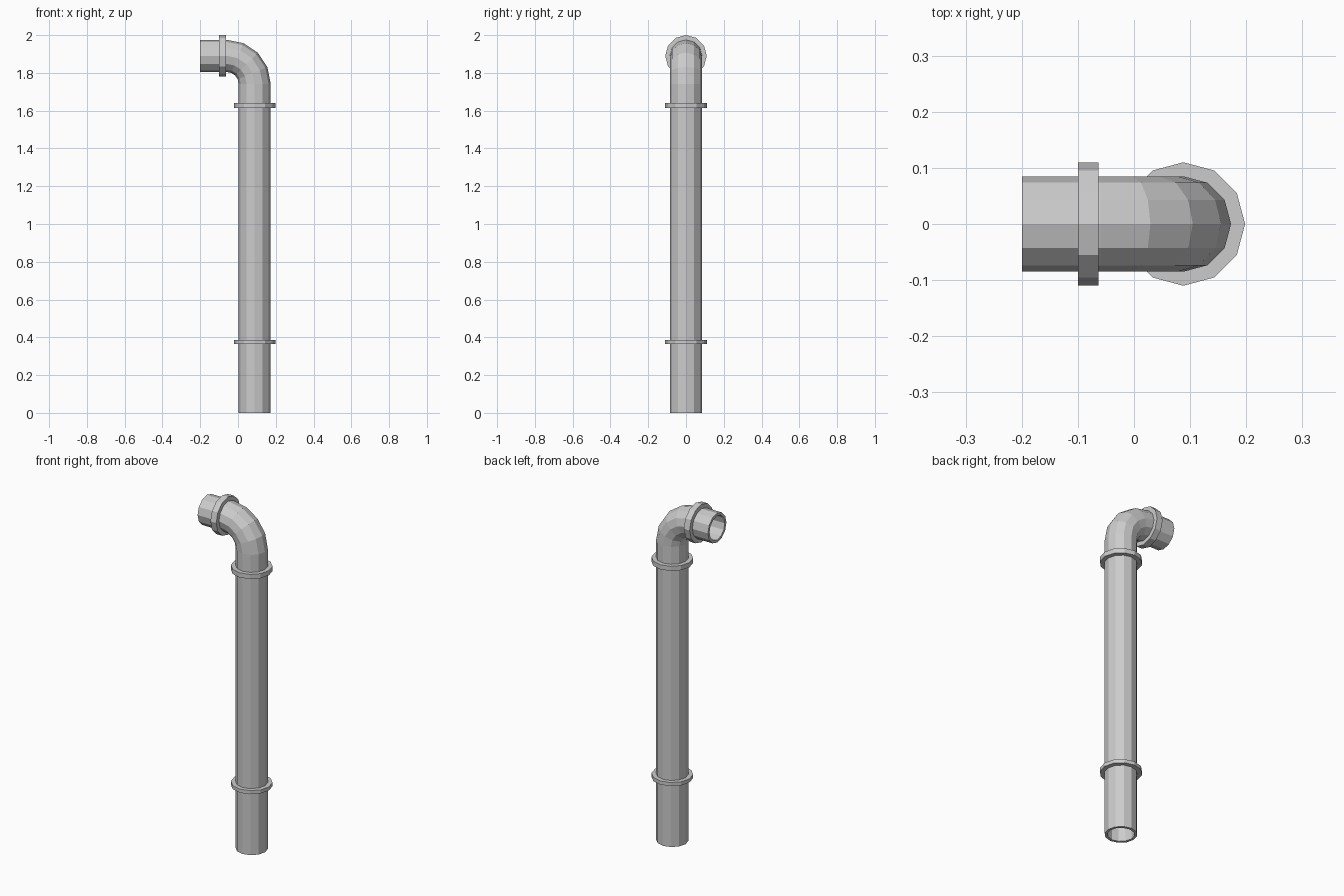
import bpy, bmesh
from math import sin, cos, pi, radians

if "Cube" in bpy.data.objects:
    bpy.data.objects.remove(bpy.data.objects["Cube"])

SIDES = 12
AX, AZ = 0.088, 1.89       # axis of the upright run / of the outlet
BEND = 0.148               # bend radius of the elbow
CX, CZ = AX - BEND, AZ - BEND


def hollow_sweep(name, stations, r_out, r_in):
    """Closed-wall tube through (x, z, tilt) stations lying in the xz plane."""
    bm = bmesh.new()
    rings = []
    for r, path in ((r_out, stations), (r_in, stations[::-1])):
        for x, z, t in path:
            ring = []
            for i in range(SIDES):
                a = 2 * pi * i / SIDES
                d = r * cos(a)
                ring.append(bm.verts.new((x + d * cos(t), r * sin(a), z + d * sin(t))))
            rings.append(ring)
    for k, ring in enumerate(rings):
        nxt = rings[(k + 1) % len(rings)]
        for i in range(SIDES):
            j = (i + 1) % SIDES
            bm.faces.new((ring[i], ring[j], nxt[j], nxt[i]))
    bmesh.ops.recalc_face_normals(bm, faces=bm.faces)
    mesh = bpy.data.meshes.new(name)
    bm.to_mesh(mesh)
    bm.free()
    obj = bpy.data.objects.new(name, mesh)
    bpy.context.collection.objects.link(obj)
    return obj


# Pipe: upright run, quarter elbow, short outlet
path = [(AX, 0, 0)]
for k in range(5):
    t = radians(22.5 * k)
    path.append((CX + BEND * cos(t), CZ + BEND * sin(t), t))
path.append((-0.2, AZ, pi / 2))
hollow_sweep("pipe", path, 0.085, 0.07)

# Collars around the upright run
for name, z0, z1 in (("lower_collar", 0.365, 0.386), ("upper_collar", 1.614, 1.641)):
    hollow_sweep(name, [(AX, z0, 0), (AX, z1, 0)], 0.11, 0.08)

# Collar around the outlet
hollow_sweep("outlet_collar", [(-0.063, AZ, pi / 2), (-0.1, AZ, pi / 2)], 0.11, 0.08)
